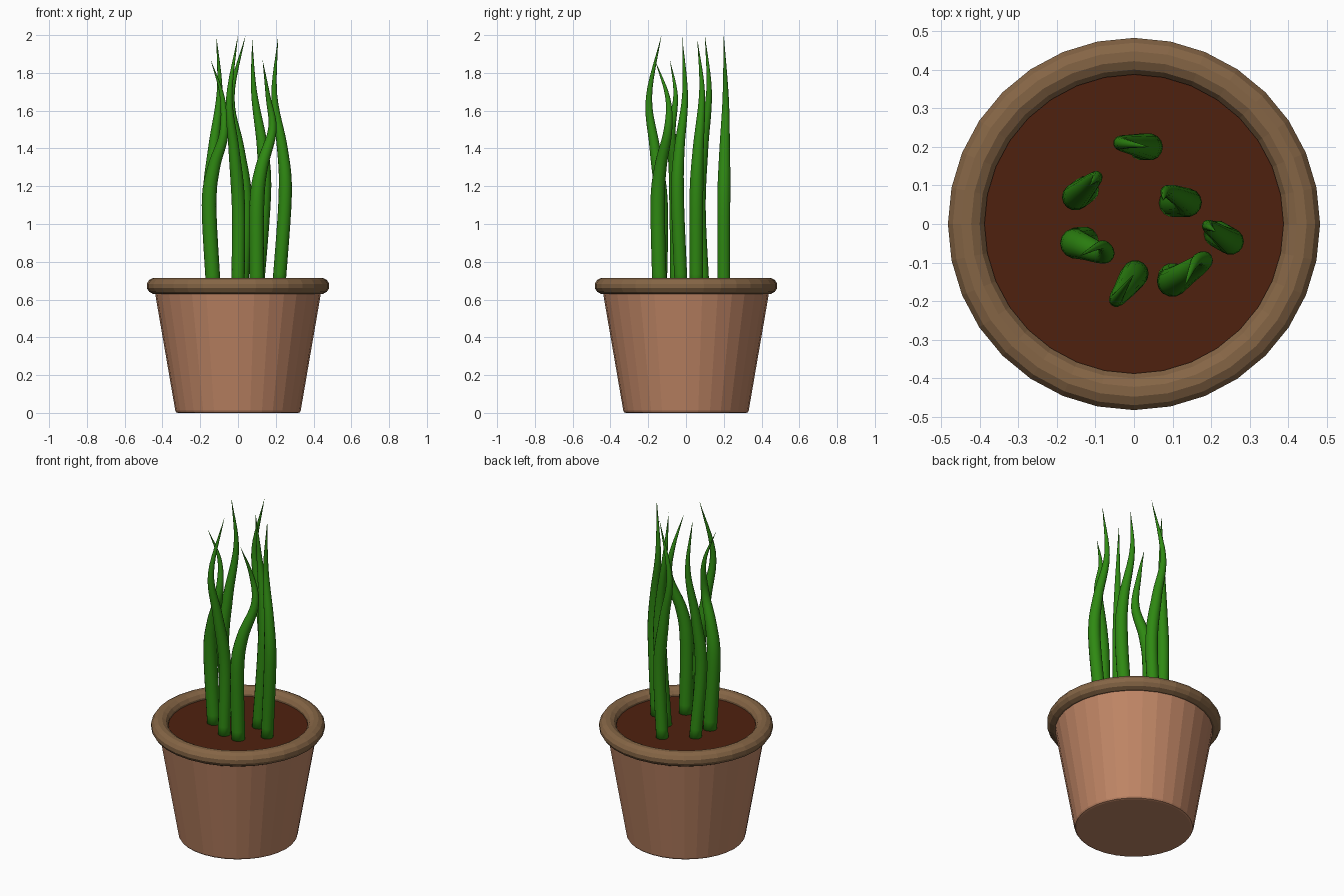
import bpy, math
from mathutils import Vector

if "Cube" in bpy.data.objects:
    bpy.data.objects.remove(bpy.data.objects["Cube"])


def material(name, color):
    m = bpy.data.materials.new(name)
    m.diffuse_color = (*color, 1)
    m.use_nodes = True
    m.node_tree.nodes["Principled BSDF"].inputs["Base Color"].default_value = m.diffuse_color
    return m


TERRACOTTA = material("terracotta", (0.52, 0.235, 0.13))
RIM = material("rim brown", (0.235, 0.13, 0.06))
SOIL = material("dark soil", (0.078, 0.0155, 0.0048))
LEAF = material("leaf green", (0.028, 0.25, 0.006))


def make(name, verts, faces, mat, smooth=False):
    me = bpy.data.meshes.new(name)
    me.from_pydata(verts, [], faces)
    me.materials.append(mat)
    me.polygons.foreach_set("use_smooth", [smooth] * len(faces))
    me.update()
    ob = bpy.data.objects.new(name, me)
    bpy.context.collection.objects.link(ob)
    return ob


def lathe(name, profile, mat, sides=32, closed=False):
    """Revolve (radius, z) points; open profiles get flat end caps."""
    verts = [(r * math.cos(2 * math.pi * i / sides), r * math.sin(2 * math.pi * i / sides), z)
             for r, z in profile for i in range(sides)]
    n = len(profile)
    faces = []
    for k in range(n if closed else n - 1):
        a, b = k * sides, ((k + 1) % n) * sides
        for i in range(sides):
            j = (i + 1) % sides
            faces.append((a + i, a + j, b + j, b + i))
    if not closed:
        faces.append(tuple(reversed(range(sides))))
        faces.append(tuple(range((n - 1) * sides, n * sides)))
    return make(name, verts, faces, mat)


# Tapered pot body with a slightly bevelled foot
lathe("pot_body", [(0.318, 0), (0.327, 0.003), (0.332, 0.012), (0.441, 0.645)], TERRACOTTA)

# Rounded rim ring
rim = [(0.4355 + 0.0475 * math.cos(math.pi * (k + 0.5) / 6) / math.cos(math.pi / 12),
        0.672 + 0.043 * math.sin(math.pi * (k + 0.5) / 6) / math.cos(math.pi / 12)) for k in range(12)]
lathe("pot_rim", rim, RIM, closed=True)

# Soil disc
lathe("soil", [(0.41, 0.64), (0.41, 0.672)], SOIL)


def catmull(pts, steps=6):
    p = [pts[0] * 2 - pts[1]] + pts + [pts[-1] * 2 - pts[-2]]
    out = []
    for i in range(1, len(p) - 2):
        a, b, c, d = p[i - 1:i + 3]
        for s in range(steps):
            t = s / steps
            out.append(0.5 * (2 * b + (c - a) * t + (2 * a - 5 * b + 4 * c - d) * t * t
                              + (3 * b - a - 3 * c + d) * t ** 3))
    return out + [pts[-1]]


def leaf(name, path, base_r, sides=14):
    """Tapered, pointed tube that follows a smooth path."""
    c = catmull([Vector(p) for p in path])
    z0, z1 = c[0].z, c[-1].z
    verts, faces = [], []
    for k, p in enumerate(c[:-1]):
        tan = (c[k + 1] - c[max(k - 1, 0)]).normalized()
        u = Vector((0, 1, 0)).cross(tan).normalized()
        v = tan.cross(u)
        t = (p.z - z0) / (z1 - z0)
        r = base_r * (1 if t < 0.4 else 1 - ((t - 0.4) / 0.6) ** 1.25)
        for i in range(sides):
            a = 2 * math.pi * i / sides
            verts.append(p + r * (math.cos(a) * u + math.sin(a) * v))
    rings = len(c) - 1
    for k in range(rings - 1):
        for i in range(sides):
            j = (i + 1) % sides
            faces.append((k * sides + i, k * sides + j, (k + 1) * sides + j, (k + 1) * sides + i))
    verts.append(c[-1])
    last = (rings - 1) * sides
    for i in range(sides):
        faces.append((last + i, last + (i + 1) % sides, len(verts) - 1))
    faces.append(tuple(reversed(range(sides))))
    make(name, verts, faces, LEAF, True)


# Tall, gently swaying leaves
leaf("leaf_back", [(0.02, 0.2, 0.65), (0.04, 0.2, 1.1), (0.005, 0.205, 1.4),
                   (-0.035, 0.21, 1.67), (0.04, 0.2, 2.0)], 0.035)
leaf("leaf_left", [(-0.125, 0.09, 0.65), (-0.152, 0.07, 1.1), (-0.13, 0.09, 1.4),
                   (-0.097, 0.122, 1.7), (-0.115, 0.1, 2.0)], 0.035)
leaf("leaf_right", [(0.215, -0.025, 0.65), (0.25, -0.045, 1.15), (0.235, -0.035, 1.4),
                    (0.192, -0.005, 1.68), (0.212, -0.02, 1.99)], 0.035)
leaf("leaf_front", [(0.0, -0.135, 0.65), (0.002, -0.13, 1.1), (-0.022, -0.165, 1.4),
                    (-0.046, -0.196, 1.67), (0.0, -0.13, 2.0)], 0.035)
leaf("leaf_middle", [(0.1, 0.055, 0.65), (0.138, 0.055, 1.15), (0.13, 0.065, 1.4),
                     (0.085, 0.085, 1.7), (0.075, 0.06, 1.98)], 0.037)

# Shorter leaves with a strong S bend
leaf("leaf_bent_left", [(-0.13, -0.045, 0.65), (-0.153, -0.05, 1.1), (-0.128, -0.06, 1.3),
                        (-0.075, -0.078, 1.48), (-0.085, -0.055, 1.68), (-0.145, -0.085, 1.87)], 0.039)
leaf("leaf_bent_right", [(0.1, -0.14, 0.65), (0.1, -0.15, 1.1), (0.125, -0.135, 1.3),
                         (0.182, -0.095, 1.5), (0.16, -0.097, 1.67), (0.13, -0.165, 1.87)], 0.039)
